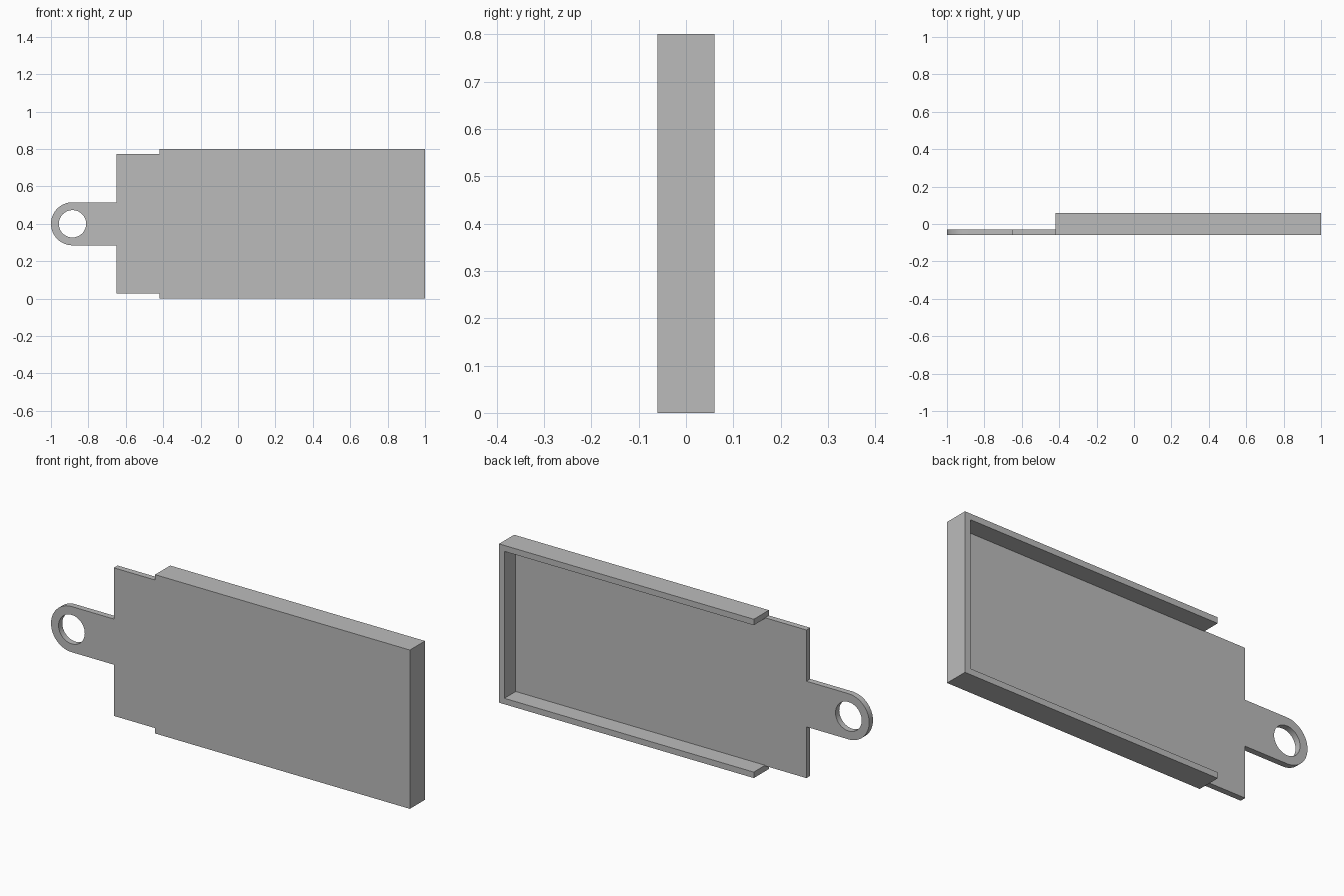
import bpy, bmesh
from math import cos, sin, pi

cube = bpy.data.objects.get("Cube")
if cube:
    bpy.data.objects.remove(cube, do_unlink=True)

grey = bpy.data.materials.new("plain grey")
grey.use_nodes = True
grey.diffuse_color = (0.5, 0.5, 0.5, 1)
grey.node_tree.nodes["Principled BSDF"].inputs["Base Color"].default_value = grey.diffuse_color

FRONT, FLOOR, BACK = -0.06, -0.03, 0.06
MID, HEIGHT = 0.4, 0.8
EYE_X, EYE_R, HOLE_R = -0.885, 0.115, 0.073
MOUTH, STEP, WALL = -0.42, 0.027, 0.03


def arc(radius, start, end, count):
    """Points round the eyelet centre, as (x, z)."""
    angles = [start + (end - start) * i / count for i in range(count + 1)]
    return [(EYE_X + radius * cos(a), MID + radius * sin(a)) for a in angles]


def prism(name, loops, y0, y1):
    """Fill the outline, with any holes, and extrude it along y."""
    bm = bmesh.new()
    edges = []
    for loop in loops:
        verts = [bm.verts.new((x, y0, z)) for x, z in loop]
        edges += [bm.edges.new((v, verts[i - 1])) for i, v in enumerate(verts)]
    bmesh.ops.triangle_fill(bm, use_beauty=True, use_dissolve=False, edges=edges)
    solid = bmesh.ops.extrude_face_region(bm, geom=bm.faces[:], use_keep_orig=True)
    moved = [v for v in solid["geom"] if isinstance(v, bmesh.types.BMVert)]
    bmesh.ops.translate(bm, vec=(0, y1 - y0, 0), verts=moved)
    bmesh.ops.recalc_face_normals(bm, faces=bm.faces[:])
    mesh = bpy.data.meshes.new(name)
    bm.to_mesh(mesh)
    bm.free()
    mesh.materials.append(grey)
    obj = bpy.data.objects.new(name, mesh)
    bpy.context.collection.objects.link(obj)
    bpy.ops.object.select_all(action="DESELECT")
    obj.select_set(True)
    bpy.context.view_layer.objects.active = obj
    bpy.ops.object.shade_smooth_by_angle(angle=pi / 6)
    return obj


# Face plate: stepped panel with a rounded hanging tab and a round hole
lower = [(-0.65, MID - EYE_R), (-0.65, STEP), (MOUTH, STEP), (MOUTH, 0), (1, 0)]
upper = [(x, HEIGHT - z) for x, z in reversed(lower)]
tab = arc(EYE_R, pi / 2, 3 * pi / 2, 32)
hole = arc(HOLE_R, 0, 2 * pi, 48)[:-1]
prism("face_plate", [tab + lower + upper], FRONT, FLOOR) if not hole else \
    prism("face_plate", [tab + lower + upper, hole], FRONT, FLOOR)

# Rim: two long rails joined by an end wall, open towards the tab
rail = [(MOUTH, WALL), (MOUTH, 0), (1, 0)]
inner = [(1 - WALL, HEIGHT - WALL), (1 - WALL, WALL)]
prism("rim", [rail + [(x, HEIGHT - z) for x, z in reversed(rail)] + inner], FLOOR, BACK)
